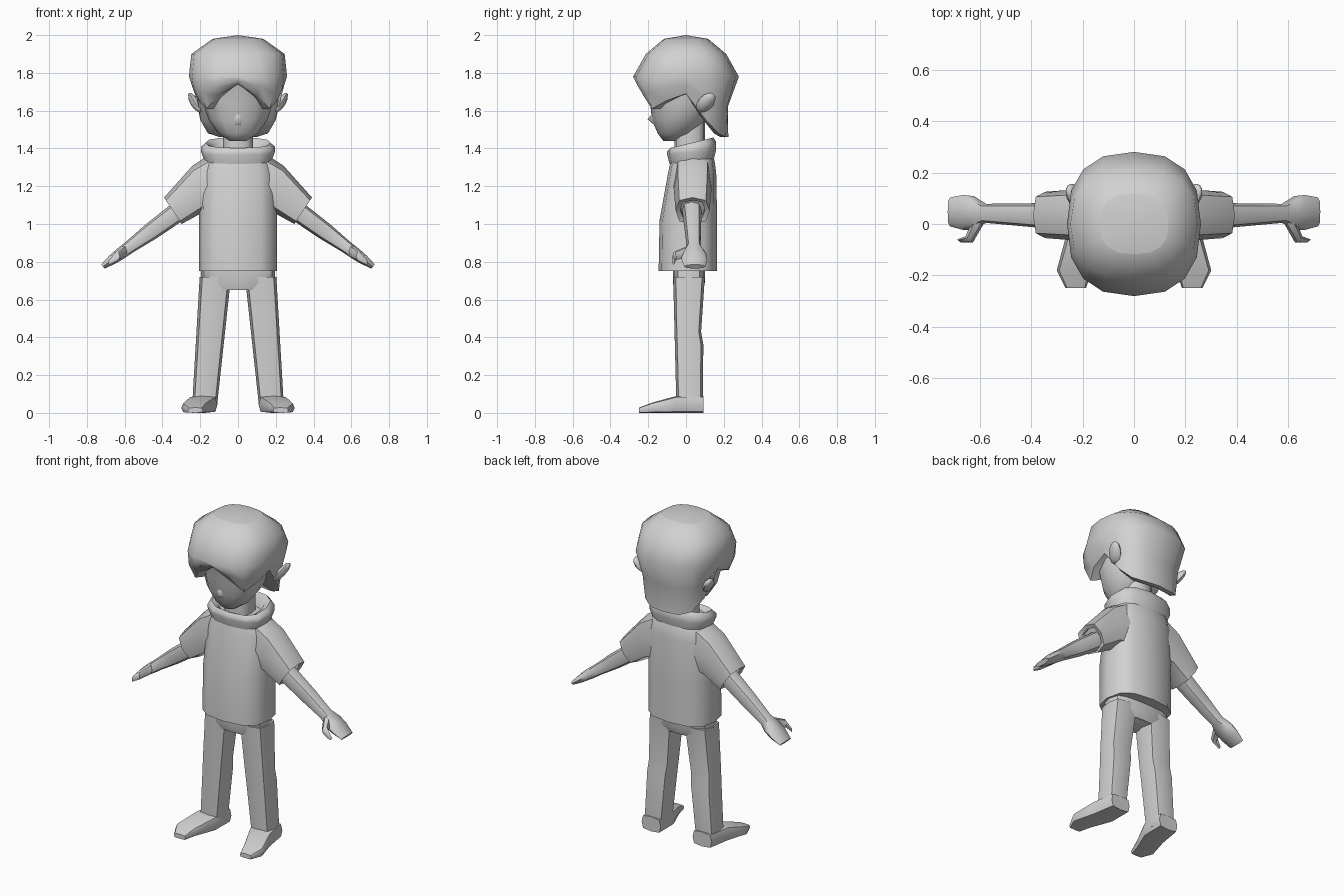
import bpy, bmesh, math
from mathutils import Vector, Matrix

cube = bpy.data.objects.get("Cube")
if cube:
    bpy.data.objects.remove(cube, do_unlink=True)

grey = bpy.data.materials.new("plain_grey")
grey.use_nodes = True
grey.diffuse_color = (.64, .64, .64, 1)
grey.node_tree.nodes["Principled BSDF"].inputs["Base Color"].default_value = grey.diffuse_color


def finish(name, bm, angle=50):
    """Turn the working mesh into a smooth-shaded object with sharp creases."""
    bmesh.ops.recalc_face_normals(bm, faces=bm.faces)
    mesh = bpy.data.meshes.new(name)
    bm.to_mesh(mesh)
    bm.free()
    mesh.materials.append(grey)
    mesh.shade_smooth()
    mesh.set_sharp_from_angle(angle=math.radians(angle))
    part = bpy.data.objects.new(name, mesh)
    bpy.context.collection.objects.link(part)


def soft(value, power):
    """Square off a sine or cosine: lower powers give boxier outlines."""
    return math.copysign(abs(value) ** power, value)


def ring(centre, across, along, count=12, power=.75):
    """Rounded-square loop spanned by two half axes."""
    centre, across, along = Vector(centre), Vector(across), Vector(along)
    turns = [math.tau * i / count for i in range(count)]
    return [centre + across * soft(math.cos(turn), power) + along * soft(math.sin(turn), power)
            for turn in turns]


def level(height, half_width, front, back, x=0, count=12, power=.75):
    """Horizontal loop reaching from the front y to the back y."""
    middle, depth = (front + back) / 2, (back - front) / 2
    return ring((x, middle, height), (half_width, 0, 0), (0, depth, 0), count, power)


def loft(name, rings, side=1, angle=50, tip=None):
    """Skin a row of loops, ending in a flat cap or in a tip point."""
    bm = bmesh.new()
    flip = Vector((side, 1, 1))
    rows = [[bm.verts.new(point * flip) for point in loop] for loop in rings]
    for lower, upper in zip(rows, rows[1:]):
        for i in range(len(lower)):
            bm.faces.new((lower[i - 1], lower[i], upper[i], upper[i - 1]))
    bm.faces.new(rows[0])
    last = rows[-1]
    if tip:
        apex = bm.verts.new(Vector(tip) * flip)
        for i in range(len(last)):
            bm.faces.new((last[i - 1], last[i], apex))
    else:
        bm.faces.new(last)
    finish(name, bm, angle)


# Shirt body: height, half width, front, back
loft("shirt", [level(*station) for station in (
    (.75, .207, -.145, .165),
    (1.02, .207, -.14, .165),
    (1.27, .2, -.095, .16),
    (1.34, .18, -.08, .15),
    (1.38, .15, -.07, .13))])

# Rolled collar, higher at the back: size, height, slope
collar = []
for size, height, slope in ((.9, 1.33, .1), (1, 1.38, .1), (1, 1.41, .2),
                            (.88, 1.43, .24), (.7, 1.41, .24), (.6, 1.36, .2)):
    depth = .13 * size
    collar.append(ring((0, .03, height), (.195 * size, 0, 0), (0, depth, depth * slope)))
loft("collar", collar, angle=60)

# Neck, head and nose
loft("neck", [level(height, .08, -.06, .1) for height in (1.33, 1.58)])
loft("head", [level(*station, power=.9) for station in (
    (1.44, .045, -.12, -.05),
    (1.48, .105, -.15, .04),
    (1.55, .155, -.18, .11),
    (1.64, .185, -.19, .15),
    (1.76, .19, -.225, .15))], angle=70)
loft("nose", [ring((0, -.165, 1.56), (.03, 0, 0), (0, 0, .045), 6, 1)],
     tip=(0, -.203, 1.555), angle=80)

# Hair: boxy oval whose hem height is listed from the brow round to the nape
hem = [1.74, 1.68, 1.61, 1.65, 1.69, 1.55, 1.48, 1.46, 1.46]
hem += hem[-2:0:-1]
columns = [math.tau * i / len(hem) for i in range(len(hem))]


def hair_loop(width, depth, heights, forward=0, sideways=0):
    """Scaled hair outline; the extra scales favour the front and the sides."""
    loop = []
    for turn, height in zip(columns, heights):
        bulge = forward * math.cos(turn) + sideways * abs(math.sin(turn))
        loop.append(Vector((.26 * soft(math.sin(turn), .8) * (width + bulge),
                            -.28 * soft(math.cos(turn), .8) * (depth + bulge), height)))
    return loop


widest = 1.78
flat = [widest] * len(hem)
halfway = [(widest + height) / 2 for height in hem]
loft("hair", [
    hair_loop(.52, .42, [1.98] * len(hem)),
    hair_loop(.95, .76, [1.9] * len(hem)),
    hair_loop(1, 1, flat),
    hair_loop(.87, .87, halfway, forward=.08, sideways=.07),
    hair_loop(.83, .83, hem, forward=.03),
    hair_loop(.72, .72, hem, forward=.03)], tip=(0, .04, 1.62), angle=48)
loft("hair_crown", [hair_loop(.52, .42, [1.98] * len(hem))], tip=(0, 0, 2))

# Top of the trousers
loft("trouser_top", [level(*station, power=.6) for station in (
    (.65, .15, -.06, .085),
    (.69, .198, -.07, .1),
    (.79, .193, -.07, .1))])

shoulder, fingertips = Vector((.29, .03, 1.085)), Vector((.715, .047, .775))
across_arm = Vector((.62, 0, .78))

for side, word in ((1, "left"), (-1, "right")):
    # Straight trouser leg with a crease behind the knee
    leg = []
    for height, back in ((.72, .1), (.43, .08), (.36, .092), (.03, .088)):
        leg.append(level(height, .065 + height / 40, -.05 - height / 40, back,
                         x=.18 - height / 12, count=8, power=.55))
    loft(word + "_leg", leg, side)

    # Shoe turned outwards: x, y, half width, half height
    loft(word + "_shoe", [
        ring((x, y, rise), (width, 0, 0), (0, 0, rise), 8, .45)
        for x, y, width, rise in (
            (.175, .092, .065, .045),
            (.187, -.05, .078, .045),
            (.232, -.18, .068, .027),
            (.226, -.248, .04, .014))], side)

    # Sleeve with a recessed opening: x, height, half thickness, half depth
    loft(word + "_sleeve", [
        ring((x, .035, height), (thick * lean, 0, thick), (0, depth, 0), 8, .7)
        for x, height, thick, lean, depth in (
            (.13, 1.215, .155, .1, .1),
            (.215, 1.185, .125, .2, .1),
            (.345, 1.07, .07, .67, .09),
            (.338, 1.075, .05, .67, .066),
            (.32, 1.09, .05, .67, .066))], side)

    # Arm ending in a mitten hand: place along the arm, thickness, half depth
    loft(word + "_arm", [
        ring(shoulder.lerp(fingertips, place), across_arm * thick, (0, depth, 0), 8, .8)
        for place, thick, depth in (
            (0, .055, .052),
            (.4, .047, .043),
            (.67, .034, .037),
            (.78, .032, .065),
            (.88, .027, .068),
            (1, .014, .056))], side)

    # Thumb
    loft(word + "_thumb", [
        ring(centre, (radius * .6, radius * .5, 0), (0, 0, radius), 6, .9)
        for centre, radius in (
            ((.605, .01, .855), .03),
            ((.64, -.06, .83), .024),
            ((.68, -.066, .797), .012))], side)

    # Ear leaning back and outwards
    ear = bmesh.new()
    bmesh.ops.create_uvsphere(ear, u_segments=8, v_segments=6, radius=1)
    ear.transform(Matrix.Translation((side * .228, .105, 1.642))
                  @ Matrix.Rotation(side * .55, 4, 'Y')
                  @ Matrix.Rotation(-.6, 4, 'X')
                  @ Matrix.Diagonal((.024, .042, .068, 1)))
    finish(word + "_ear", ear, 60)
